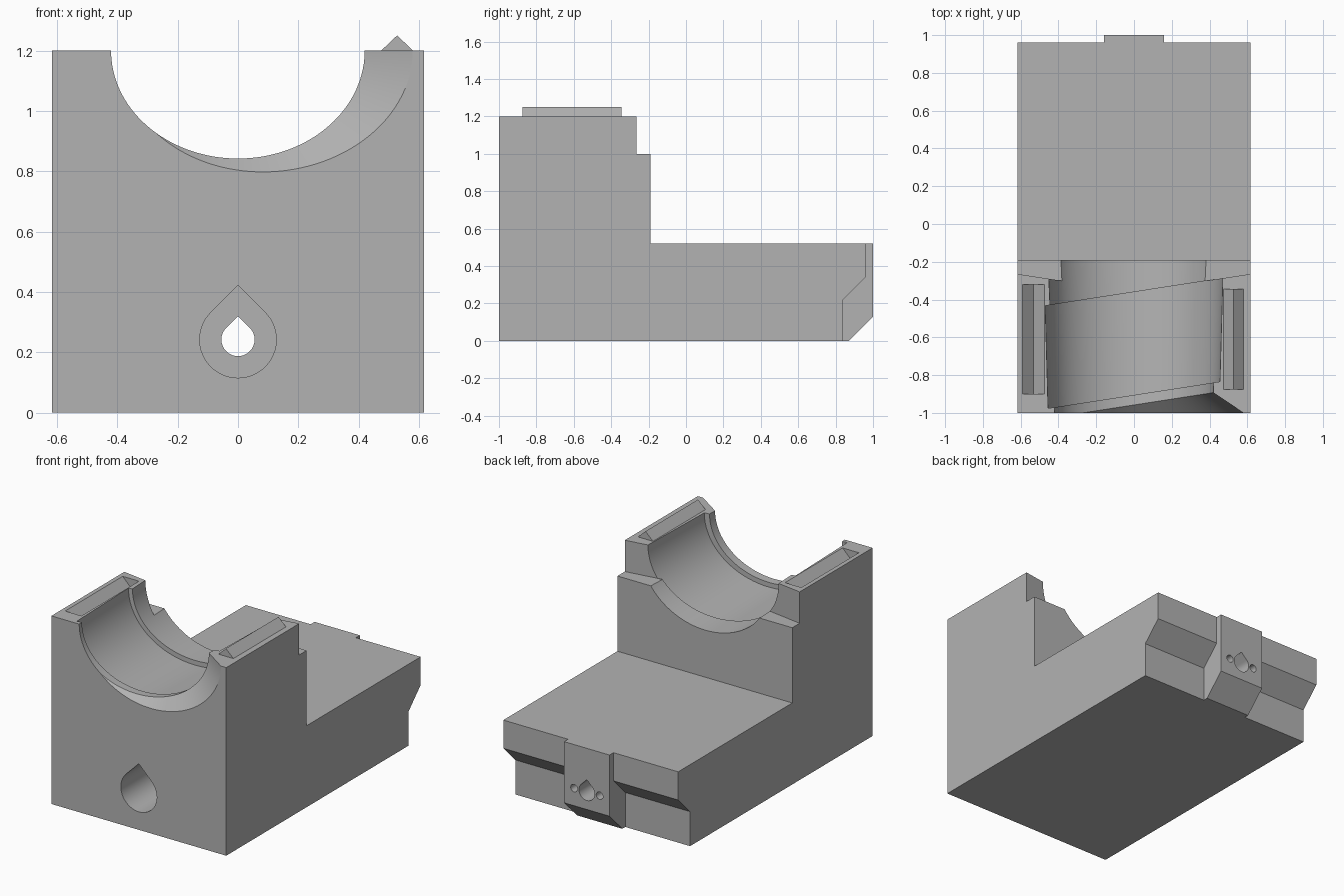
import bpy
import bmesh
from math import sin, cos, pi, sqrt, radians

cube = bpy.data.objects.get("Cube")
if cube:
    bpy.data.objects.remove(cube, do_unlink=True)

grey = bpy.data.materials.new("plain grey")
grey.use_nodes = True
grey.diffuse_color = (0.45, 0.45, 0.45, 1)
grey.node_tree.nodes["Principled BSDF"].inputs["Base Color"].default_value = (0.45, 0.45, 0.45, 1)


def loft(name, rings):
    """Closed solid through rings of equal point count."""
    bm = bmesh.new()
    loops = [[bm.verts.new(p) for p in ring] for ring in rings]
    n = len(loops[0])
    for a, b in zip(loops, loops[1:]):
        for i in range(n):
            j = (i + 1) % n
            bm.faces.new((a[i], a[j], b[j], b[i]))
    bm.faces.new(loops[0][::-1])
    bm.faces.new(loops[-1])
    bmesh.ops.recalc_face_normals(bm, faces=bm.faces)
    mesh = bpy.data.meshes.new(name)
    bm.to_mesh(mesh)
    bm.free()
    mesh.materials.append(grey)
    obj = bpy.data.objects.new(name, mesh)
    bpy.context.collection.objects.link(obj)
    return obj


def side_prism(name, profile, x0, x1):
    return loft(name, [[(x, y, z) for y, z in profile] for x in (x0, x1)])


def front_prism(name, profile, y0, y1):
    return loft(name, [[(x, y, z) for x, z in profile] for y in (y0, y1)])


def combine(target, other, operation):
    mod = target.modifiers.new("cut", 'BOOLEAN')
    mod.operation = operation
    mod.solver = 'EXACT'
    mod.object = other
    bpy.context.view_layer.objects.active = target
    bpy.ops.object.modifier_apply(modifier=mod.name)
    bpy.data.objects.remove(other, do_unlink=True)


# Main L-shaped block with undercut rear end
W = 0.617
body = side_prism("cradle_body", [
    (-1, 0), (-1, 1.2), (-0.19, 1.2), (-0.19, 0.52), (0.96, 0.52),
    (0.96, 0.34), (0.84, 0.22), (0.84, 0)], -W, W)

# Rear tab with chamfered foot
tab = side_prism("rear_tab", [
    (0.7, 0), (0.7, 0.52), (1, 0.52), (1, 0.13), (0.87, 0)], -0.16, 0.16)
combine(body, tab, 'UNION')

# Ledge behind the upright, with slightly angled walls
SKEW = 0.155
ledge_plan = [(-0.7, -0.36 + 0.7 * SKEW), (0, -0.36), (0.7, -0.36 + 0.7 * SKEW),
              (0.7, 0.1), (-0.7, 0.1)]
combine(body, loft("ledge_cutter", [[(x, y, z) for x, y in ledge_plan]
                                    for z in (1.0, 1.4)]), 'DIFFERENCE')

# Skewed bore: front flare, front lip, recessed seat, rear lip
N = 128
sections = [(-1.13, 0.628, 0.516), (-0.958, 0.42, 0.358), (-0.905, 0.422, 0.36),
            (-0.905, 0.455, 0.39), (-0.36, 0.47, 0.405), (-0.36, 0.445, 0.375),
            (0, 0.46, 0.385)]
angles = [2 * pi * (i + 0.5) / N for i in range(N)]
bore = loft("bore_cutter", [
    [(a * cos(t), s + SKEW * a * cos(t), 1.2 + b * sin(t)) for t in angles]
    for s, a, b in sections])
combine(body, bore, 'DIFFERENCE')


# Screw passage: wide teardrop from the front, narrow one through the tab
def teardrop(r, zc=0.242):
    arc = [radians(135 + 270 * i / 40) for i in range(41)]
    return [(r * cos(t), zc + r * sin(t)) for t in arc] + [(0, zc + r * sqrt(2))]


combine(body, front_prism("screw_cutter", teardrop(0.127), -1.1, 0.6), 'DIFFERENCE')
combine(body, front_prism("screw_cutter", teardrop(0.055), 0.5, 1.1), 'DIFFERENCE')

# Two small pin holes in the tab
for side in (-1, 1):
    circle = [(side * 0.09 + 0.024 * cos(2 * pi * i / 24),
               0.242 + 0.024 * sin(2 * pi * i / 24)) for i in range(24)]
    combine(body, front_prism("pin_cutter", circle, 0.85, 1.1), 'DIFFERENCE')

# V groove on one rim
groove = [(-0.59, 1.2), (-0.59, 1.25), (-0.475, 1.25), (-0.475, 1.2), (-0.5325, 1.143)]
combine(body, front_prism("groove_cutter", groove, -0.9, -0.32), 'DIFFERENCE')

# Matching V ridge on the other rim
front_prism("alignment_ridge", [(0.475, 1.2), (0.5275, 1.25), (0.58, 1.2)], -0.875, -0.345)

# Smooth curved bore, keep edges sharp
bpy.ops.object.select_all(action='DESELECT')
body.select_set(True)
bpy.context.view_layer.objects.active = body
bpy.ops.object.shade_smooth_by_angle(angle=radians(20))
